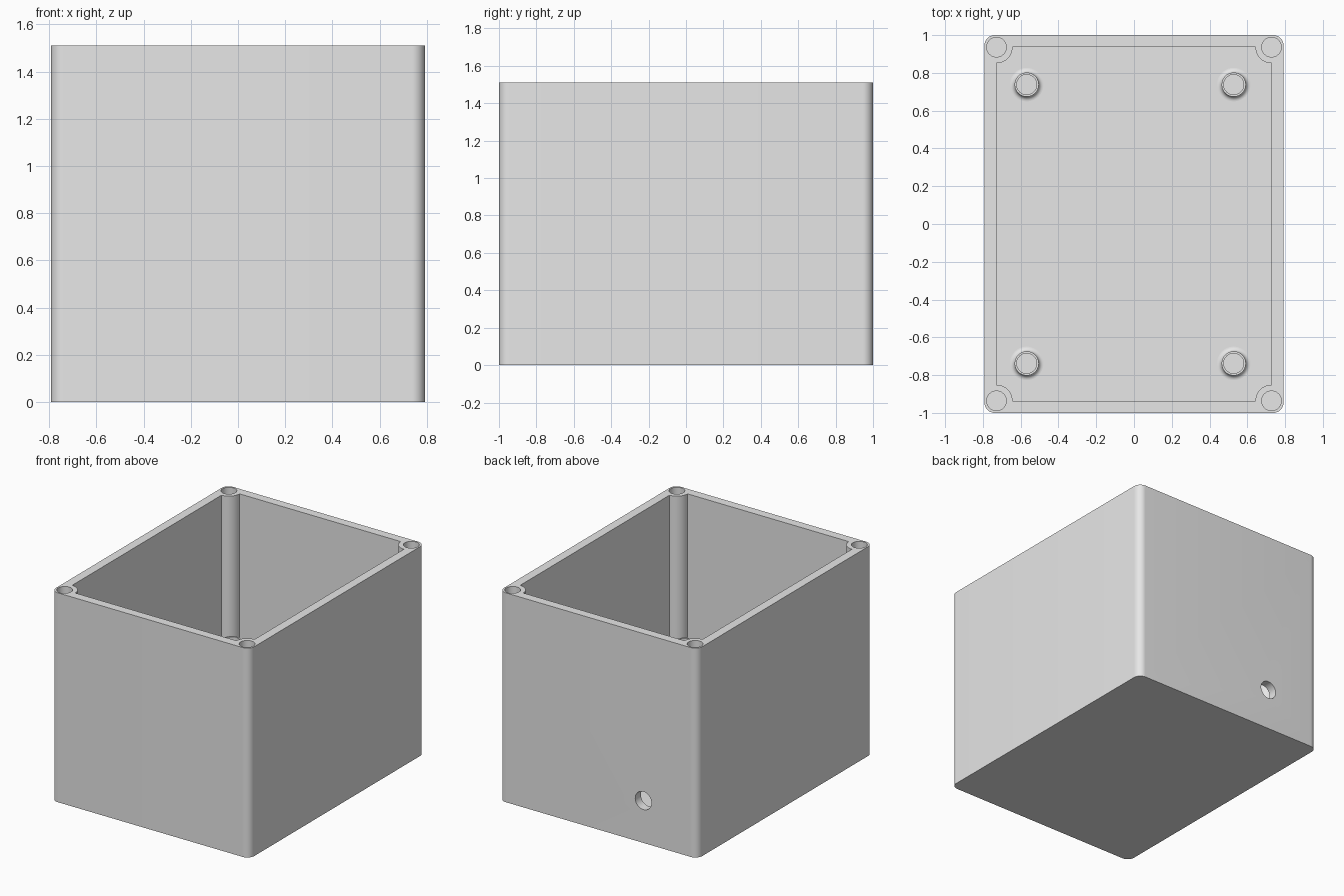
import bpy, bmesh
from math import cos, sin, pi, radians
from mathutils import Matrix

cube = bpy.data.objects.get("Cube")
if cube:
    bpy.data.objects.remove(cube, do_unlink=True)

HALF_X, HALF_Y, HEIGHT = 0.792, 1.0, 1.51
WALL, FLOOR = 0.064, 0.064
IN_X, IN_Y = HALF_X - WALL, HALF_Y - WALL
CORNERS = [(1, 1), (-1, 1), (-1, -1), (1, -1)]

grey = bpy.data.materials.new("light grey plastic")
grey.use_nodes = True
grey.diffuse_color = (0.8, 0.8, 0.8, 1)
grey.node_tree.nodes["Principled BSDF"].inputs["Base Color"].default_value = (0.8, 0.8, 0.8, 1)


def make_object(name, bm):
    bmesh.ops.recalc_face_normals(bm, faces=bm.faces)
    mesh = bpy.data.meshes.new(name)
    bm.to_mesh(mesh)
    bm.free()
    mesh.materials.append(grey)
    obj = bpy.data.objects.new(name, mesh)
    bpy.context.collection.objects.link(obj)
    return obj


def corner_profile(cx, cy, radius, start, end, steps=12):
    """Closed outline with the same arc turned round each of four corners."""
    points = []
    for k, (sx, sy) in enumerate(CORNERS):
        for i in range(steps + 1):
            t = radians(start + (end - start) * i / steps + 90 * k)
            points.append((sx * cx + radius * cos(t), sy * cy + radius * sin(t)))
    return points


def prism(name, points, z0, z1):
    bm = bmesh.new()
    base = bm.faces.new([bm.verts.new((x, y, z0)) for x, y in points])
    top = bmesh.ops.extrude_face_region(bm, geom=[base])["geom"]
    verts = [v for v in top if isinstance(v, bmesh.types.BMVert)]
    bmesh.ops.translate(bm, verts=verts, vec=(0, 0, z1 - z0))
    return make_object(name, bm)


def circle(cx, cy, radius, n=40):
    return [(cx + radius * cos(2 * pi * i / n), cy + radius * sin(2 * pi * i / n)) for i in range(n)]


def lathe(name, profile, location, n=40):
    bm = bmesh.new()
    verts = [bm.verts.new((r, 0, z)) for r, z in profile]
    edges = [bm.edges.new(pair) for pair in zip(verts, verts[1:])]
    bmesh.ops.spin(bm, geom=verts + edges, cent=(0, 0, 0), axis=(0, 0, 1), angle=2 * pi, steps=n)
    bmesh.ops.remove_doubles(bm, verts=bm.verts, dist=1e-5)
    obj = make_object(name, bm)
    obj.location = location
    return obj


def smooth(obj):
    bpy.ops.object.select_all(action="DESELECT")
    obj.select_set(True)
    bpy.context.view_layer.objects.active = obj
    bpy.ops.object.shade_smooth_by_angle(angle=radians(30))


def cut(obj, cutter):
    mod = obj.modifiers.new("cut", "BOOLEAN")
    mod.operation, mod.solver, mod.object = "DIFFERENCE", "EXACT", cutter
    cutter.hide_render = True
    bpy.context.view_layer.objects.active = obj
    bpy.ops.object.modifier_apply(modifier=mod.name)
    bpy.data.objects.remove(cutter, do_unlink=True)


# Rounded box shell; the pocket leaves a round post in each corner
R = 0.055
box = prism("enclosure_box", corner_profile(HALF_X - R, HALF_Y - R, R, 0, 90), 0, HEIGHT)
cut(box, prism("pocket_cutter", corner_profile(IN_X, IN_Y, 0.085, 270, 180), FLOOR, HEIGHT + 0.1))

# Screw holes down the corner posts
for sx, sy in CORNERS:
    cut(box, prism("screw_hole_cutter", circle(sx * IN_X, sy * IN_Y, 0.052), 0.5, HEIGHT + 0.1))

# Cable hole through the back wall
cable = prism("cable_hole_cutter", circle(0, 0, 0.065), -0.1, 0.1)
cable.data.transform(Matrix.Rotation(pi / 2, 4, "X"))
cable.location = (-0.36, HALF_Y - WALL / 2, 0.305)
bpy.context.view_layer.update()
cut(box, cable)
smooth(box)

# Standoffs on the floor: hollow pegs with a filleted foot
TOP, FILLET, PEG_R, BORE_R = 0.55, 0.025, 0.064, 0.053
foot = [(PEG_R + FILLET * (1 - cos(a)), FLOOR + FILLET * (1 - sin(a)))
        for a in [pi / 2 * i / 8 for i in range(8, -1, -1)]]
profile = [(0, FLOOR + 0.02), (BORE_R, FLOOR + 0.02), (BORE_R, TOP), (PEG_R, TOP)] + foot[::-1]
for side, x in (("right", -0.568), ("left", 0.528)):
    for end, y in (("front", -0.738), ("back", 0.738)):
        smooth(lathe(f"standoff_{end}_{side}", profile, (x, y, 0)))
